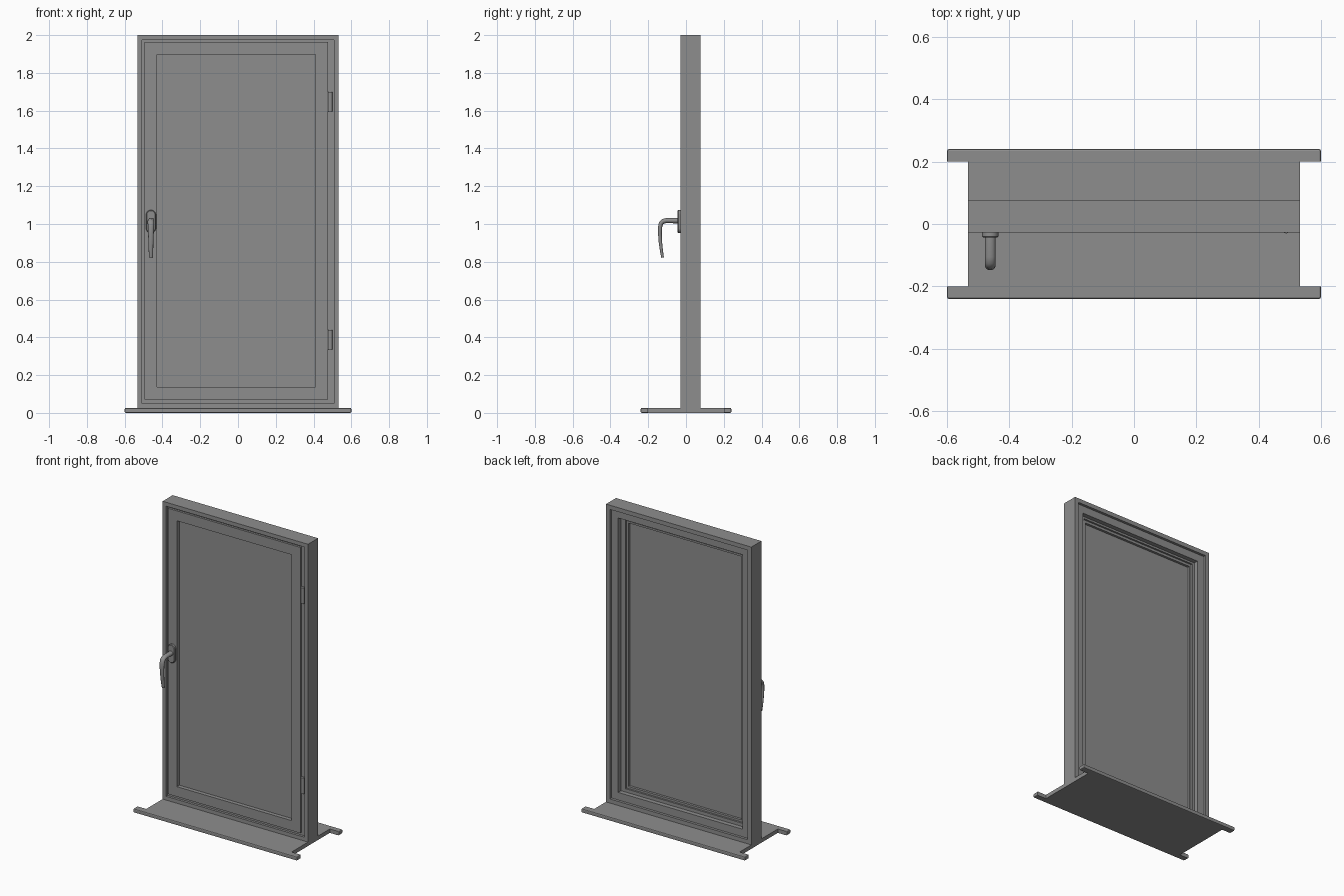
import bpy, bmesh, math
from mathutils import Vector

cube = bpy.data.objects.get("Cube")
if cube:
    bpy.data.objects.remove(cube, do_unlink=True)

grey = bpy.data.materials.new("plain grey")
grey.use_nodes = True
colour = (0.27, 0.27, 0.27, 1)
grey.diffuse_color = colour
grey.node_tree.nodes["Principled BSDF"].inputs["Base Color"].default_value = colour

SIDE, BOTTOM, TOP = 0.533, 0.025, 2.0
FRONT, BACK = -0.028, 0.077


def finish(bm, name):
    bmesh.ops.recalc_face_normals(bm, faces=bm.faces)
    mesh = bpy.data.meshes.new(name)
    bm.to_mesh(mesh)
    bm.free()
    obj = bpy.data.objects.new(name, mesh)
    bpy.context.collection.objects.link(obj)
    mesh.materials.append(grey)
    return obj


def smooth(obj):
    bpy.ops.object.select_all(action='DESELECT')
    obj.select_set(True)
    bpy.context.view_layer.objects.active = obj
    bpy.ops.object.shade_smooth_by_angle(angle=math.radians(35))


def rect_ring(name, rect, profile):
    """Mitred rectangular moulding; profile is a closed list of (inset, y)."""
    x0, x1, z0, z1 = rect
    bm = bmesh.new()
    loops = []
    for i, y in profile:
        corners = ((x0 + i, z0 + i), (x1 - i, z0 + i), (x1 - i, z1 - i), (x0 + i, z1 - i))
        loops.append([bm.verts.new((x, y, z)) for x, z in corners])
    for a, b in zip(loops, loops[1:] + loops[:1]):
        for k in range(4):
            n = (k + 1) % 4
            bm.faces.new((a[k], a[n], b[n], b[k]))
    return finish(bm, name)


def box(name, x0, x1, y0, y1, z0, z1):
    bm = bmesh.new()
    bmesh.ops.create_cube(bm, size=1)
    for v in bm.verts:
        v.co = Vector((x0 + (v.co.x + .5) * (x1 - x0),
                       y0 + (v.co.y + .5) * (y1 - y0),
                       z0 + (v.co.z + .5) * (z1 - z0)))
    return finish(bm, name)


# Sill: H-shaped board with rounded noses at front and back
quarter = [(0.6, 0.24), (0.6, 0.2), (SIDE, 0.2)]
outline = quarter + [(x, -y) for x, y in reversed(quarter)]
outline += [(-x, y) for x, y in reversed(outline)]
bm = bmesh.new()
base = bm.faces.new([bm.verts.new((x, y, 0)) for x, y in outline])
up = bmesh.ops.extrude_face_region(bm, geom=[base])["geom"]
bmesh.ops.translate(bm, vec=(0, 0, 0.026), verts=[g for g in up if isinstance(g, bmesh.types.BMVert)])
nose = [e for e in bm.edges
        if all(abs(v.co.y) > 0.23 for v in e.verts) or all(abs(v.co.x) > 0.59 for v in e.verts)]
nose = [e for e in nose if abs(e.verts[0].co.y) > 0.23 or abs(e.verts[1].co.y) > 0.23]
bmesh.ops.bevel(bm, geom=nose, offset=0.006, segments=2, affect='EDGES', profile=0.5)
finish(bm, "sill")

# Fixed outer frame, rebated for the sash in front and stepped behind
rect_ring("outer_frame", (-SIDE, SIDE, BOTTOM, TOP), [
    (0, FRONT), (0, BACK), (0.028, BACK), (0.028, 0.060), (0.078, 0.060),
    (0.078, 0.028), (0.066, 0.028), (0.066, -0.012), (0.026, -0.012), (0.026, FRONT)])

# Opening sash with a bead step behind
rect_ring("sash", (-0.495, 0.477, 0.07, 1.964), [
    (0, FRONT), (0, -0.014), (0.004, -0.014), (0.004, 0.030), (0.055, 0.030),
    (0.055, 0.018), (0.066, 0.018), (0.066, FRONT)])

# Inner bead standing against the back of the pane
rect_ring("glazing_bead", (-0.435, 0.418, 0.13, 1.90), [
    (0, 0.006), (0, 0.024), (0.012, 0.024), (0.012, 0.006)])

# Pane
box("glass_pane", -0.435, 0.418, -0.002, 0.008, 0.13, 1.905)

# Hinges in the rebate
for label, low, high in (("lower", 0.335, 0.44), ("upper", 1.595, 1.70)):
    bm = bmesh.new()
    bmesh.ops.create_cone(bm, cap_ends=True, segments=20, radius1=0.012, radius2=0.012, depth=high - low)
    bmesh.ops.translate(bm, vec=(0.488, -0.018, (low + high) / 2), verts=bm.verts)
    smooth(finish(bm, label + "_hinge"))

# Handle rose: stadium-shaped plate with a softened face
HX = -0.461
bm = bmesh.new()
rings = []
for radius, y in ((0.026, FRONT), (0.026, -0.040), (0.022, -0.044)):
    ring = []
    for k in range(32):
        a = math.tau * (k + 0.5) / 32
        z = 1.013 + radius * math.sin(a) + math.copysign(0.035, math.sin(a))
        ring.append(bm.verts.new((HX + radius * math.cos(a), y, z)))
    rings.append(ring)
for a, b in zip(rings, rings[1:]):
    for k in range(32):
        n = (k + 1) % 32
        bm.faces.new((a[k], a[n], b[n], b[k]))
bm.faces.new(rings[0])
bm.faces.new(rings[-1])
smooth(finish(bm, "handle_rose"))

# Handle lever: tapered oval swept along a bent path of (y, z, half width, half thickness)
path = [(-0.035, 1.018, .017, .015), (-0.105, 1.018, .017, .013), (-0.122, 1.014, .017, .013),
        (-0.132, 1.004, .017, .012), (-0.137, 0.985, .016, .011), (-0.138, 0.95, .015, .010),
        (-0.135, 0.90, .013, .009), (-0.130, 0.86, .012, .008), (-0.124, 0.822, .010, .007)]
spine = [Vector((HX, p[0], p[1])) for p in path]
bm = bmesh.new()
rings = []
for i, p in enumerate(path):
    along = (spine[min(i + 1, len(path) - 1)] - spine[max(i - 1, 0)]).normalized()
    across = along.cross(Vector((1, 0, 0)))
    rings.append([bm.verts.new(spine[i] + Vector((p[2] * math.cos(t), 0, 0)) + across * p[3] * math.sin(t))
                  for t in (math.tau * k / 16 for k in range(16))])
for a, b in zip(rings, rings[1:]):
    for k in range(16):
        n = (k + 1) % 16
        bm.faces.new((a[k], a[n], b[n], b[k]))
bm.faces.new(rings[0])
bm.faces.new(rings[-1])
smooth(finish(bm, "handle_lever"))
